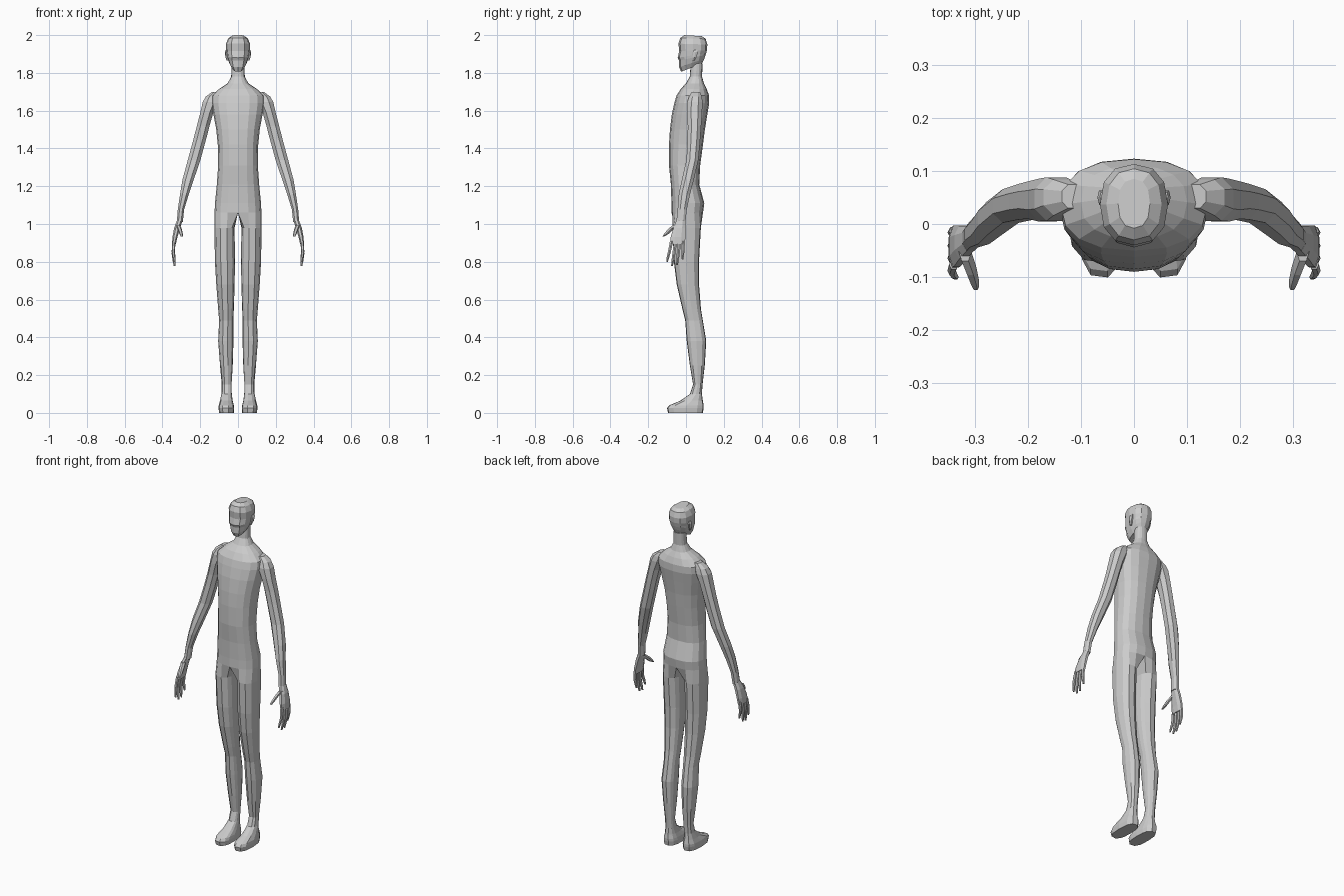
import bpy, bmesh, math

grey = bpy.data.materials.new("plain grey")
grey.diffuse_color = (0.6, 0.6, 0.6, 1)


def spow(v, p):
    return math.copysign(abs(v) ** p, v)


def oval(x0, x1, f, b, zf, zb=None, angles=None, p=0.9):
    """Closed section between x0..x1 and front f..back b, optionally tilted."""
    zb = zf if zb is None else zb
    pts = []
    for a in angles:
        c, s = spow(math.cos(a), p), spow(math.sin(a), p)
        pts.append(((x0 + x1) / 2 + (x1 - x0) / 2 * c,
                    (f + b) / 2 + (b - f) / 2 * s,
                    (zf + zb) / 2 + (zb - zf) / 2 * s))
    return pts


def turn(n, start=-90):
    return [math.radians(start + 360 * i / n) for i in range(n)]


def loft(name, rings, mirror=True):
    """Skin sections listed from bottom to top, with both ends closed."""
    bm = bmesh.new()
    vs = [[bm.verts.new(p) for p in r] for r in rings]
    n = len(rings[0])
    for lo, hi in zip(vs, vs[1:]):
        for i in range(n):
            j = (i + 1) % n
            quad = (lo[i], lo[j], hi[j], hi[i])
            if mirror and all(abs(v.co.x) < 1e-5 for v in quad):
                continue                      # no wall on the centre plane
            bm.faces.new(quad)
    bm.faces.new(vs[0][::-1])
    bm.faces.new(vs[-1])
    me = bpy.data.meshes.new(name)
    bm.to_mesh(me)
    bm.free()
    me.materials.append(grey)
    ob = bpy.data.objects.new(name, me)
    bpy.context.collection.objects.link(ob)
    if mirror:
        m = ob.modifiers.new("mirror", 'MIRROR')
        m.use_mirror_merge = True
        m.merge_threshold = 0.0005
    return ob


def limb(name, stations, n=8):
    """Mirrored limb from (x, y, z, rx, ry) stations, bottom to top."""
    a = turn(n, -90 + 180 / n)
    return loft(name, [oval(x - rx, x + rx, y - ry, y + ry, z, angles=a)
                       for x, y, z, rx, ry in stations])


# Body half: legs are full sections, torso sections lie against the centre plane
leg_angles = [math.radians(-135 + 33.75 * i) for i in range(9)] + \
             [math.radians(135 + 22.5 * i) for i in (1, 2, 3)]
torso_angles = [math.radians(-90 + 22.5 * i) for i in range(9)]

legs = [  # z, inner x, outer x, front, back
    (0, .022, .1, -.096, .09), (.025, .02, .103, -.102, .095),
    (.04, .022, .102, -.09, .095), (.065, .028, .095, -.03, .09),
    (.10, .033, .088, .02, .085), (.15, .034, .086, .037, .088),
    (.25, .028, .095, .02, .1), (.38, .024, .105, .003, .108),
    (.49, .025, .1, -.005, .09), (.55, .022, .105, -.02, .08),
    (.68, .018, .115, -.05, .07), (.8, .016, .122, -.065, .07),
    (.98, .018, .125, -.073, .08)]
torso = [  # z, half width, front, back
    (1.06, .124, -.077, .09), (1.11, .122, -.077, .097),
    (1.21, .112, -.08, .07), (1.31, .105, -.09, .075),
    (1.42, .107, -.09, .09), (1.5, .115, -.085, .1),
    (1.58, .13, -.075, .113), (1.64, .14, -.062, .123),
    (1.68, .138, -.05, .122), (1.715, .1, -.028, .11),
    (1.745, .055, 0, .095), (1.78, .036, .02, .085),
    (1.85, .034, .025, .088)]

rings = [oval(x0, x1, f, b, z, angles=leg_angles, p=.75 if z < .05 else .9)
         for z, x0, x1, f, b in legs]
for z, w, f, b in torso:
    r = oval(-w, w, f, b, z, angles=torso_angles, p=.85)
    r = [(max(x, 0) if 0 < i < 8 else 0, y, zz) for i, (x, y, zz) in enumerate(r)]
    r += [(0, b + (f - b) * k / 4, z) for k in (1, 2, 3)]
    rings.append(r)
loft("body", rings)

# Head, with the jaw sections tilted up towards the nape
head = [  # front z, back z, half width, front, back
    (1.806, 1.85, .03, -.026, .085), (1.83, 1.875, .046, -.036, .097),
    (1.865, 1.895, .056, -.037, .104), (1.88, 1.905, .058, -.044, .107),
    (1.915, 1.92, .062, -.036, .111), (1.955, 1.95, .064, -.04, .113),
    (1.985, 1.98, .052, -.03, .104), (2.0, 1.994, .03, -.008, .085)]
loft("head", [oval(-w, w, f, b, zf, zb, turn(12), .85)
              for zf, zb, w, f, b in head], mirror=False)

# Ears
limb("ear", [(.055, .04, 1.865, .005, .007), (.06, .045, 1.885, .007, .012),
             (.062, .05, 1.91, .007, .015), (.06, .052, 1.922, .004, .009)], 6)

# Arms, from the wrist up to the shoulder cap
limb("arm", [(.308, -.027, 1.01, .017, .026), (.302, -.02, 1.077, .018, .026),
             (.283, -.008, 1.16, .025, .032), (.264, .01, 1.235, .032, .034),
             (.232, .034, 1.34, .036, .034), (.202, .042, 1.45, .036, .036),
             (.184, .045, 1.52, .036, .038), (.165, .045, 1.59, .037, .043),
             (.146, .047, 1.645, .044, .044), (.135, .05, 1.675, .038, .036),
             (.115, .052, 1.70, .022, .024)])

# Hands: palm, thumb and four fingers
limb("palm", [(.339, -.044, .895, .011, .041), (.334, -.042, .93, .014, .042),
              (.322, -.035, .98, .017, .034), (.308, -.027, 1.02, .016, .025)])
limb("thumb", [(.298, -.119, .935, .006, .006), (.301, -.104, .948, .009, .014),
               (.308, -.08, .972, .011, .018), (.318, -.052, .995, .012, .02)], 6)
for name, y0, y1, tip in (("index_finger", -.076, -.1, .80),
                          ("middle_finger", -.055, -.074, .778),
                          ("ring_finger", -.034, -.048, .782),
                          ("little_finger", -.014, -.018, .812)):
    mid = (.905 + tip) / 2
    limb(name, [(.335, y1, tip, .005, .005), (.339, y1 * .8 + y0 * .2, tip + .025, .007, .008),
                (.343, (y0 + y1) / 2, mid, .008, .009), (.339, y0, .91, .009, .010)], 6)
